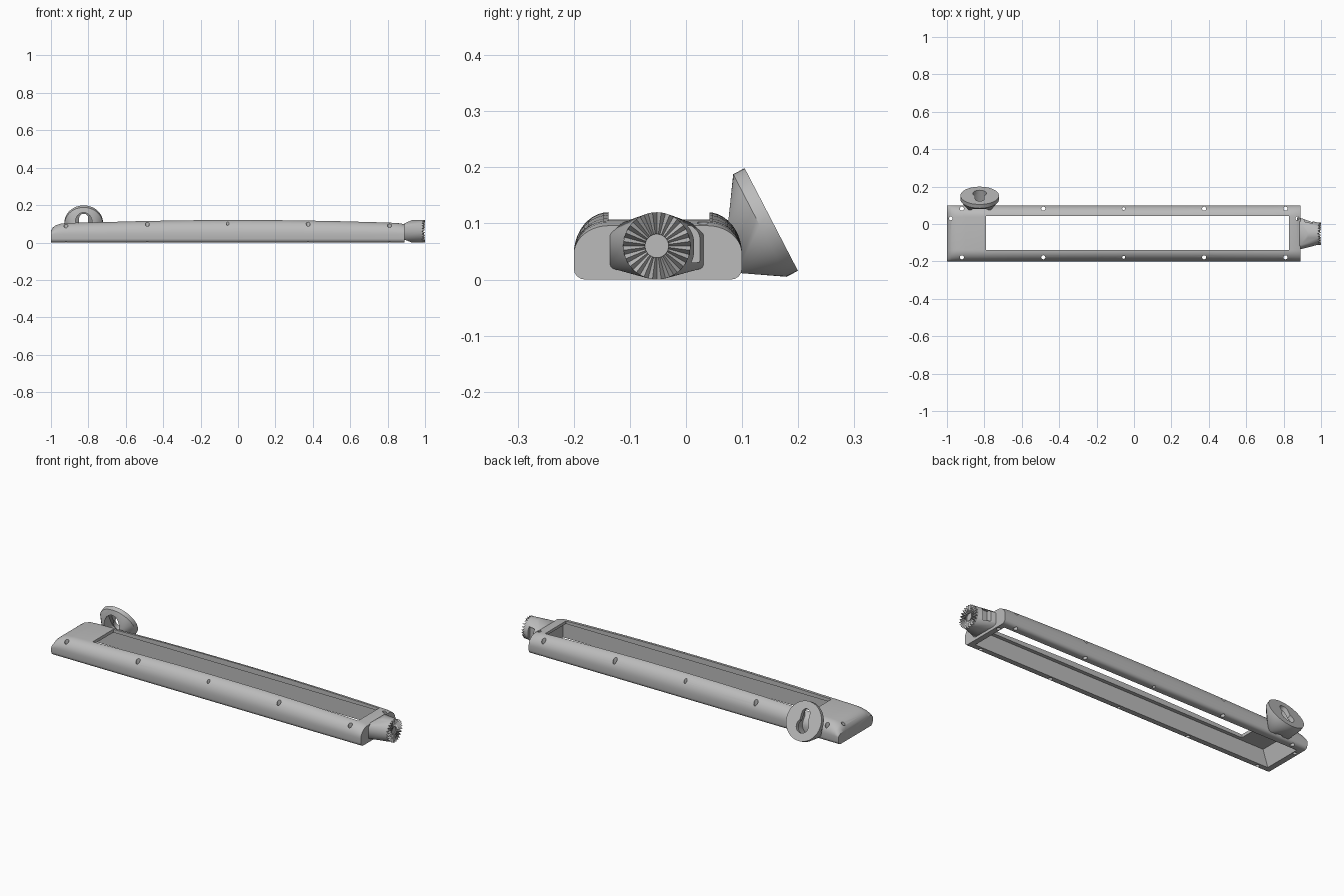
import bpy, bmesh, math
from mathutils import Vector, Matrix

if "Cube" in bpy.data.objects:
    bpy.data.objects.remove(bpy.data.objects["Cube"])

grey = bpy.data.materials.new("mid_grey")
grey.diffuse_color = (0.5, 0.5, 0.5, 1)
grey.use_nodes = True
grey.node_tree.nodes["Principled BSDF"].inputs["Base Color"].default_value = grey.diffuse_color


def make(name, bm):
    bmesh.ops.recalc_face_normals(bm, faces=bm.faces)
    me = bpy.data.meshes.new(name)
    bm.to_mesh(me)
    bm.free()
    me.materials.append(grey)
    ob = bpy.data.objects.new(name, me)
    bpy.context.collection.objects.link(ob)
    return ob


def loft(name, rings):
    """Skin closed rings of equal length and cap both ends."""
    bm = bmesh.new()
    vs = [[bm.verts.new(p) for p in r] for r in rings]
    n = len(vs[0])
    for a, b in zip(vs, vs[1:]):
        for i in range(n):
            bm.faces.new((a[i], a[(i + 1) % n], b[(i + 1) % n], b[i]))
    bm.faces.new(vs[0])
    bm.faces.new(vs[-1])
    return make(name, bm)


def hull(name, pts):
    bm = bmesh.new()
    for p in pts:
        bm.verts.new(p)
    res = bmesh.ops.convex_hull(bm, input=bm.verts)
    junk = {v for v in res["geom_interior"] + res["geom_unused"]
            if isinstance(v, bmesh.types.BMVert)}
    bmesh.ops.delete(bm, geom=list(junk), context='VERTS')
    bmesh.ops.dissolve_limit(bm, angle_limit=0.01, verts=bm.verts, edges=bm.edges)
    return make(name, bm)


def box(x0, x1, y0, y1, z0, z1):
    return hull("box_cutter", [(x, y, z) for x in (x0, x1) for y in (y0, y1) for z in (z0, z1)])


def cut(ob, cutter):
    m = ob.modifiers.new("cut", 'BOOLEAN')
    m.object, m.operation, m.solver = cutter, 'DIFFERENCE', 'EXACT'
    bpy.context.view_layer.objects.active = ob
    bpy.ops.object.modifier_apply(modifier=m.name)
    bpy.data.objects.remove(cutter)


# Long housing: rounded section lofted along x with a gentle crown
Y0, Y1 = -0.2, 0.1


def section(x, h):
    pts = []
    for k in range(5):                       # small lower corner
        a = math.pi / 2 * k / 4
        pts.append((0.02 - 0.02 * math.sin(a), 0.02 - 0.02 * math.cos(a)))
    zs = min(0.045, h - 0.02)
    for k in range(11):                      # large upper corner
        a = math.pi / 2 * k / 10
        pts.append((0.062 - 0.062 * math.cos(a), zs + (h - zs) * math.sin(a)))
    return [(x, Y0 + d, z) for d, z in pts] + [(x, Y1 - d, z) for d, z in reversed(pts)]


heights = [(-1, .062), (-.99, .08), (-.975, .092), (-.945, .102), (-.9, .105), (-.72, .109),
           (-.5, .115), (-.25, .119), (0, .12), (.25, .119), (.5, .115), (.72, .109),
           (.84, .105), (.87, .102), (.89, .096)]
housing = loft("housing", [section(x, h) for x, h in heights])

# Underside pocket with a sloped end, and the window in the top
cut(housing, hull("pocket", [(x, y, z) for y in (-.158, .058)
                             for x, z in ((-.975, -.02), (-.94, .09), (.86, .09), (.86, -.02))]))
cut(housing, box(-.79, .83, -.138, .042, .05, .2))


def cylinder_z(x, y, r):
    return loft("hole_cutter", [[(x + r * math.cos(t), y + r * math.sin(t), z)
                                 for t in (math.tau * k / 16 for k in range(16))]
                                for z in (-.05, .2)])


# Screw holes down through the rim
holes = [(x, y, .008 if abs(x) < .1 else .011)
         for x in (-.92, -.485, -.055, .375, .81) for y in (-.178, .082)]
for x, y, r in holes + [(-.98, .03, .01), (.873, .03, .01)]:
    cut(housing, cylinder_z(x, y, r))

# End neck, tapering from a wide base to the round joint
CY, CZ = -.052, .06


def circle_x(x, r, n=48):
    return [(x, CY + r * math.cos(math.tau * k / n), CZ + r * math.sin(math.tau * k / n))
            for k in range(n)]


neck = hull("end_neck", [(.872, CY + s * .088, z) for s in (-1, 1) for z in (.022, .08)]
            + [(.89, CY + s * .06, z) for s in (-1, 1) for z in (.018, .102)]
            + circle_x(.93, .06) + circle_x(.98, .06))
cut(neck, box(.915, .955, -.005, .1, .03, .095))     # cable slot

# Toothed joint face
N = 48
teeth = [(1.0 if k % 2 else .982, y, z) for k, (x, y, z) in enumerate(circle_x(1, .06, N))]
loft("toothed_joint", [circle_x(.97, .06, N), teeth, circle_x(.989, .021, N), circle_x(.984, .021, N)])

# Tilted hanger: disc blended into the back of the housing, with a keyhole
C = Vector((-.825, .152, .107))
U, V, W = Vector((1, 0, 0)), Vector((0, -.461, .888)), Vector((0, .888, .461))


def at(u, v, w):
    return C + U * u + V * v + W * w


pts = [at(.103 * math.cos(t), .103 * math.sin(t), w) for w in (0, -.023)
       for t in (math.tau * k / 48 for k in range(48))]
pts += [(C.x + s * .06, y, z) for s in (-1, 1) for y, z in ((.09, .012), (.075, .1))]
hanger = hull("hanger", pts)


def stadium(r, v0, v1, w0, w1):
    out = []
    for w in (w0, w1):
        out.append([at(r * math.cos(t), (v1 if k < 13 else v0) + r * math.sin(t), w)
                    for k, t in ((k, math.pi * (k if k < 13 else k - 1) / 12) for k in range(26))])
    return loft("slot_cutter", out)


cut(hanger, stadium(.045, -.02, .035, -.022, -.16))  # inner cavity
cut(hanger, stadium(.024, -.02, .04, -.05, .05))     # narrow slot
cut(hanger, stadium(.036, -.026, -.025, -.05, .05))  # wide entry

# Smooth shading with sharp edges kept
for ob in list(bpy.context.collection.objects):
    ob.select_set(True)
    bpy.context.view_layer.objects.active = ob
bpy.ops.object.shade_smooth_by_angle(angle=math.radians(30))
